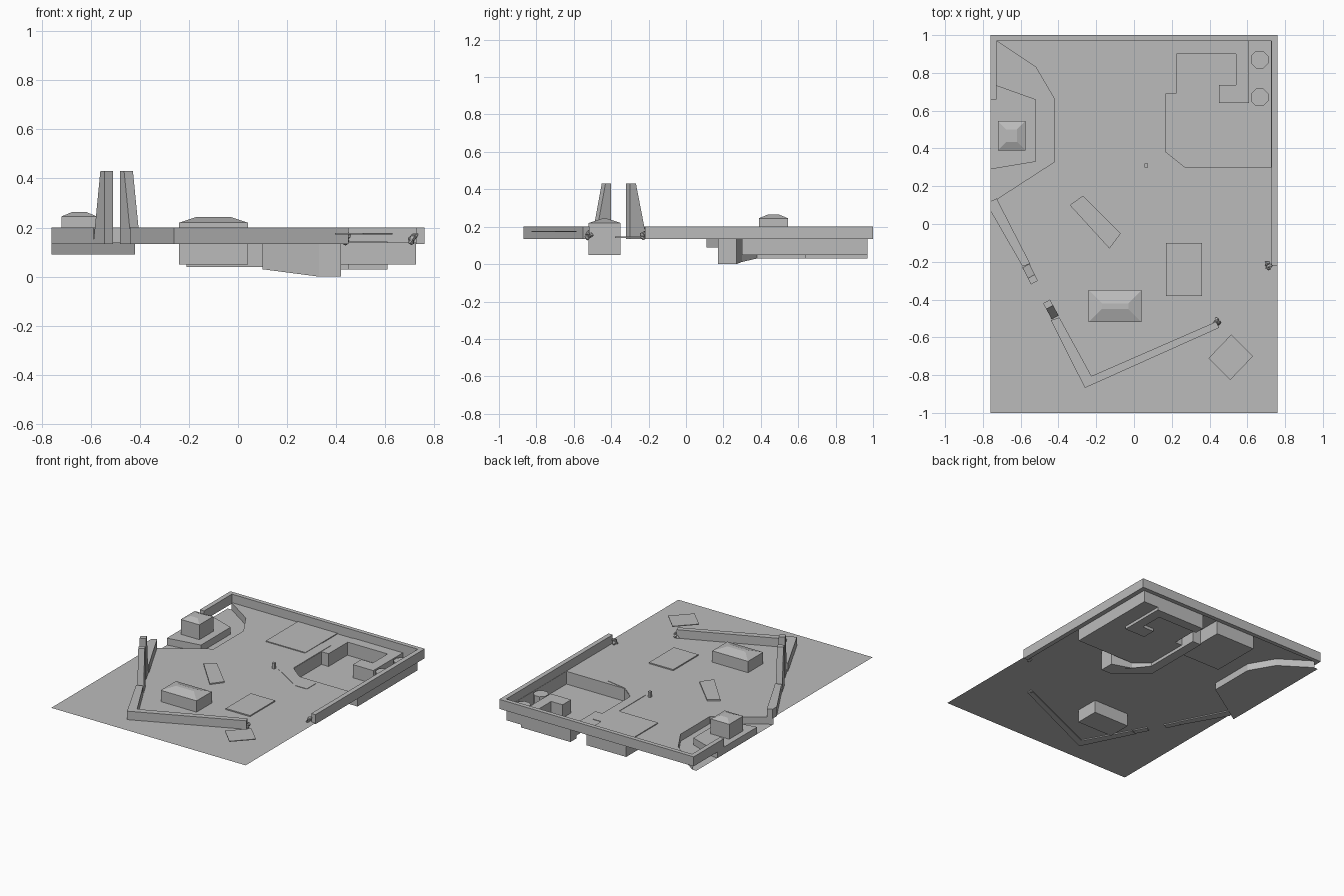
import bpy, bmesh, math, random
from mathutils import Vector

cube = bpy.data.objects.get("Cube")
if cube:
    bpy.data.objects.remove(cube, do_unlink=True)

random.seed(4)
GROUND, WALL_LOW, WALL_TOP = 0.14, 0.133, 0.2

stone = bpy.data.materials.new("grey_stone")
stone.use_nodes = True
stone.diffuse_color = (0.5, 0.5, 0.5, 1)
stone.node_tree.nodes["Principled BSDF"].inputs["Base Color"].default_value = (0.5, 0.5, 0.5, 1)


def finish(name, bm, closed=True):
    if closed:
        bmesh.ops.recalc_face_normals(bm, faces=bm.faces)
    mesh = bpy.data.meshes.new(name)
    bm.to_mesh(mesh)
    bm.free()
    mesh.materials.append(stone)
    obj = bpy.data.objects.new(name, mesh)
    bpy.context.collection.objects.link(obj)
    return obj


def loft(name, low, high):
    """Closed solid between two matching rings of 3D points."""
    bm = bmesh.new()
    a = [bm.verts.new(p) for p in low]
    b = [bm.verts.new(p) for p in high]
    bm.faces.new(a[::-1])
    bm.faces.new(b)
    for i in range(len(a)):
        j = (i + 1) % len(a)
        bm.faces.new((a[i], a[j], b[j], b[i]))
    return finish(name, bm)


def prism(name, outline, z0, z1):
    return loft(name, [(x, y, z0) for x, y in outline], [(x, y, z1) for x, y in outline])


def rect(x0, x1, y0, y1):
    return [(x0, y0), (x1, y0), (x1, y1), (x0, y1)]


def sheet(name, loops, z):
    """Flat surface with optional holes."""
    bm = bmesh.new()
    edges = []
    for loop in loops:
        vs = [bm.verts.new((x, y, z)) for x, y in loop]
        edges += [bm.edges.new((vs[i], vs[i - 1])) for i in range(len(vs))]
    bmesh.ops.triangle_fill(bm, edges=edges, use_beauty=True, normal=(0, 0, 1))
    for f in bm.faces:
        f.normal_update()
        if f.normal.z < 0:
            f.normal_flip()
    return finish(name, bm, False)


def skirt(name, outline, z0, z1):
    """Upright side surfaces following an outline."""
    bm = bmesh.new()
    for p, q in zip(outline, outline[1:]):
        bm.faces.new([bm.verts.new(v) for v in
                      ((*p, z0), (*q, z0), (*q, z1), (*p, z1))])
    return finish(name, bm, False)


def hut(name, x0, x1, y0, y1, z0, eave, top, inset):
    """Box with a low hipped roof."""
    prism(name + "_body", rect(x0, x1, y0, y1), z0, eave)
    loft(name + "_roof", [(x, y, eave) for x, y in rect(x0, x1, y0, y1)],
         [(x, y, top) for x, y in rect(x0 + inset, x1 - inset, y0 + inset, y1 - inset)])


# Ground with the sunken room and the corner trench cut out
trench = [(-0.73, 0.97), (-0.52, 0.83), (-0.42, 0.66), (-0.42, 0.33), (-0.76, 0.11)]
room = [(0.17, 0.38), (0.27, 0.3), (0.725, 0.3), (0.725, 0.97), (0.61, 0.97),
        (0.61, 0.64), (0.45, 0.64), (0.45, 0.735), (0.54, 0.735), (0.54, 0.9),
        (0.225, 0.9), (0.225, 0.69), (0.17, 0.69)]
border = [(-0.76, -1), (0.76, -1), (0.76, 1), (-0.76, 1)]
sheet("ground", [border + trench, room], GROUND)

# Sunken room
sheet("room_floor", [room], 0.05)
skirt("room_sides", room + room[:1], 0.05, GROUND)
counter = [(0.225, 0.9), (0.54, 0.9), (0.54, 0.735), (0.45, 0.735), (0.45, 0.64),
           (0.61, 0.64), (0.61, 0.97), (0.225, 0.97)]
prism("room_counter", counter, 0.03, GROUND + 0.003)
for i, y in enumerate((0.67, 0.87)):
    ring = [(0.665 + 0.05 * math.cos((k + 0.5) * math.pi / 4),
             y + 0.05 * math.sin((k + 0.5) * math.pi / 4)) for k in range(8)]
    prism(f"room_column_{i + 1}", ring, 0.05, GROUND)

# Buried passage around the room, its underside sloping down
passage = [(0.42, 0.17), (0.33, 0.17), (0.1, 0.31), (0.1, 0.8), (0.168, 0.8),
           (0.168, 0.379), (0.268, 0.299), (0.42, 0.27)]
loft("passage", [(x, y, min(0.03, max(0, 0.03 * (0.33 - x) / 0.16))) for x, y in passage],
     [(x, y, GROUND + 0.003) for x, y in passage])

# Corner trench and its raised platform
sheet("trench_floor", [[(-0.76, 0.97)] + trench], 0.09)
skirt("trench_sides", trench, 0.09, GROUND)
platform = [(-0.76, 0.29), (-0.52, 0.33), (-0.52, 0.66), (-0.73, 0.735), (-0.76, 0.735)]
prism("platform", platform, 0.091, GROUND)

# Two huts
hut("large_hut", -0.24, 0.04, -0.52, -0.35, 0.05, 0.22, 0.243, 0.07)
hut("small_hut", -0.72, -0.575, 0.39, 0.545, 0.1, 0.245, 0.264, 0.045)

# Boundary walls
prism("north_wall", rect(-0.76, 0.76, 0.97, 1), WALL_LOW, WALL_TOP)
prism("east_wall", rect(0.727, 0.76, -0.22, 0.97), WALL_LOW, WALL_TOP)
prism("west_wall", rect(-0.76, -0.727, 0.66, 0.97), WALL_LOW, WALL_TOP)
prism("north_west_wall", [(-0.76, 0.07), (-0.59, -0.225), (-0.55, -0.21), (-0.727, 0.135),
                          (-0.76, 0.12)], WALL_LOW, WALL_TOP)
prism("south_west_wall", [(-0.44, -0.51), (-0.26, -0.868), (-0.225, -0.805), (-0.395, -0.495)],
      WALL_LOW, WALL_TOP)
prism("south_wall", [(-0.26, -0.868), (0.45, -0.55), (0.435, -0.517), (-0.225, -0.805)],
      WALL_LOW, WALL_TOP)


# Gate towers, upright toward the opening and sloping on the far side
def tower(name, near, far, across):
    near, far, across = Vector(near), Vector(far), Vector(across)
    mid = near.lerp(far, 0.36)
    base = [near - across, far - across, far + across, near + across]
    head = [near - across, mid - across, mid + across, near + across]
    loft(name, [(p.x, p.y, WALL_LOW) for p in base], [(p.x, p.y, 0.43) for p in head])


tower("gate_tower_north", (-0.527, -0.31), (-0.572, -0.22), (0.018, 0.01))
tower("gate_tower_south", (-0.463, -0.41), (-0.417, -0.495), (0.018, 0.01))

# Low slabs on the ground and one raised board
prism("north_slab", rect(-0.21, 0.1, 0.61, 0.968), 0.04, GROUND + 0.006)
prism("south_slab", rect(0.17, 0.36, -0.38, -0.1), GROUND, GROUND + 0.008)
prism("slanted_slab", [(-0.34, 0.1), (-0.13, -0.13), (-0.07, -0.05), (-0.27, 0.15)],
      GROUND, GROUND + 0.008)
prism("raised_board", [(0.395, -0.71), (0.51, -0.825), (0.63, -0.7), (0.515, -0.585)],
      0.172, 0.177)
prism("marker_post", rect(0.056, 0.074, 0.3, 0.32), GROUND, 0.18)

# Rubble at the broken wall ends
for name, cx, cy in (("east_rubble", 0.715, -0.22), ("south_rubble", 0.442, -0.518)):
    for i in range(4):
        bm = bmesh.new()
        bmesh.ops.create_icosphere(bm, subdivisions=1, radius=0.016)
        shift = Vector((random.uniform(-0.016, 0.016), random.uniform(-0.014, 0.014), 0.008 * i))
        for v in bm.verts:
            v.co = v.co * random.uniform(0.6, 1.2) + shift + Vector((cx, cy, 0.142))
        finish(f"{name}_{i + 1}", bm)
